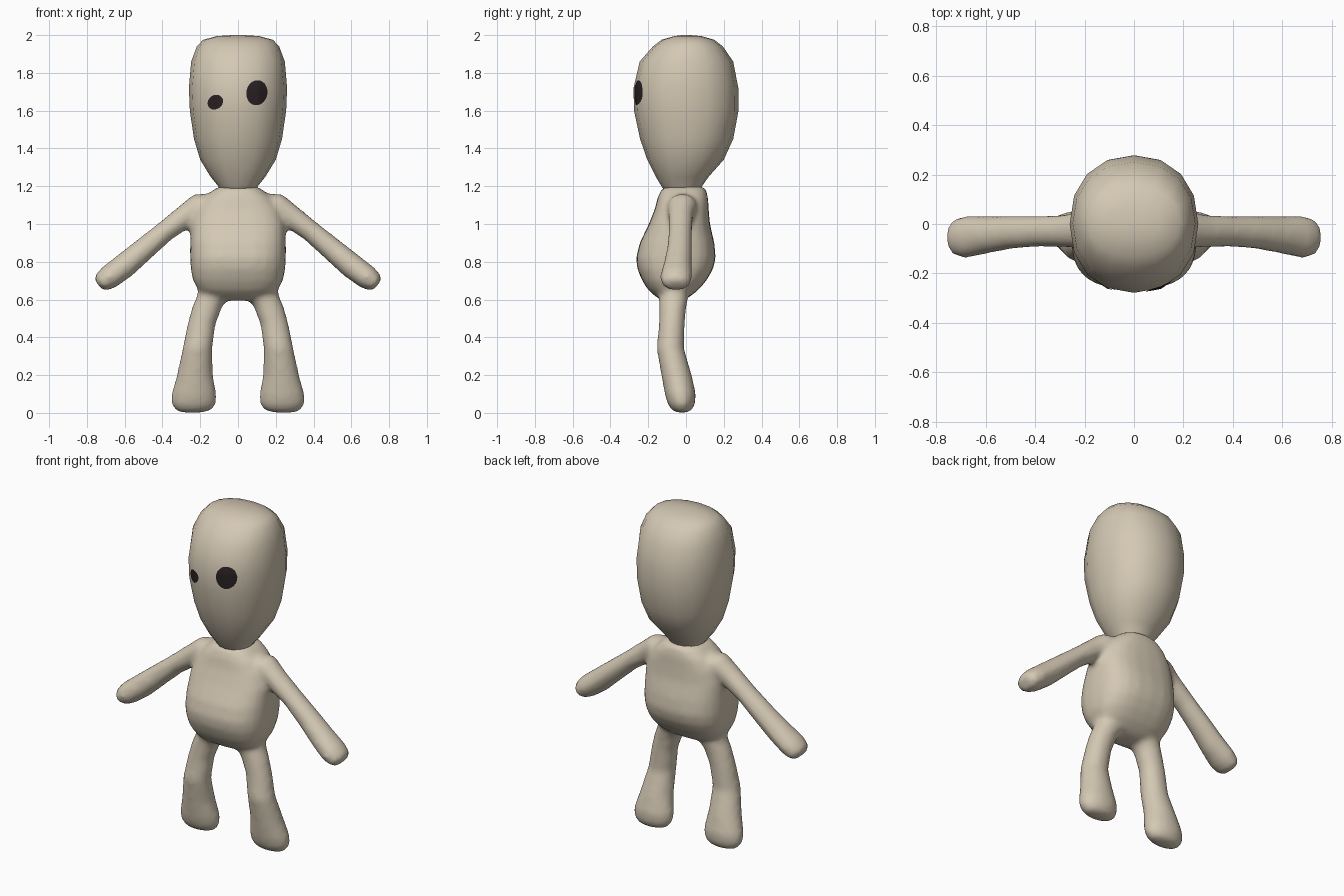
import bpy, bmesh, math
from mathutils import Vector
from mathutils.bvhtree import BVHTree

if "Cube" in bpy.data.objects:
    bpy.data.objects.remove(bpy.data.objects["Cube"])


def material(name, rgb):
    m = bpy.data.materials.new(name)
    m.diffuse_color = (*rgb, 1)
    m.use_nodes = True
    m.node_tree.nodes["Principled BSDF"].inputs["Base Color"].default_value = m.diffuse_color
    return m


SKIN = material("beige clay", (0.66, 0.58, 0.455))
DARK = material("dark eye", (0.022, 0.015, 0.017))


def make(name, bm, mat):
    bmesh.ops.recalc_face_normals(bm, faces=bm.faces)
    for f in bm.faces:
        f.smooth = True
    me = bpy.data.meshes.new(name)
    bm.to_mesh(me)
    me.materials.append(mat)
    ob = bpy.data.objects.new(name, me)
    bpy.context.collection.objects.link(ob)
    return ob


def sup(v, e):
    return math.copysign(abs(v) ** (2 / e), v)


def loft(bm, rings, n=12, power=2.0, side=1):
    """Skin rings (x, y, z, radius across, radius in depth, tilt about y)."""
    loops = []
    for x, y, z, ru, rv, tilt in rings:
        t = math.radians(tilt)
        loop = []
        for i in range(n):
            a = 2 * math.pi * i / n
            u, v = ru * sup(math.sin(a), power), -rv * sup(math.cos(a), power)
            loop.append(bm.verts.new((side * (x + u * math.cos(t)), y + v,
                                      z + u * math.sin(t))))
        loops.append(loop)
    for a, b in zip(loops, loops[1:]):
        for i in range(n):
            j = (i + 1) % n
            bm.faces.new((a[i], a[j], b[j], b[i]))
    bm.faces.new(loops[0][::-1])
    bm.faces.new(loops[-1])


def upright(profile):
    """Rows (z, half width, front y, back y) to rings."""
    return [(0, (f + b) / 2, z, w, (b - f) / 2, 0) for z, w, f, b in profile]


# Head
bm = bmesh.new()
loft(bm, upright([
    (1.17, .09, -.11, .07), (1.20, .105, -.13, .085), (1.25, .145, -.16, .12),
    (1.34, .20, -.205, .20), (1.45, .233, -.243, .25), (1.60, .255, -.275, .278),
    (1.72, .26, -.278, .277), (1.86, .248, -.245, .25), (1.94, .218, -.175, .195),
    (1.975, .185, -.13, .15), (1.995, .11, -.06, .08), (2.0, .03, -.02, .02)]),
    n=16, power=2.2)
head = make("head", bm, SKIN)
tree = BVHTree.FromBMesh(bm)


# Eyes: thin discs laid on the face
def eye(name, cx, cz, rx, rz, tilt, rings=4, n=20):
    eb = bmesh.new()
    t = math.radians(tilt)

    def point(r, a):
        u, w = r * rx * math.cos(a), r * rz * math.sin(a)
        x = cx + u * math.cos(t) - w * math.sin(t)
        z = cz + u * math.sin(t) + w * math.cos(t)
        hit = tree.ray_cast(Vector((x, -1, z)), Vector((0, 1, 0)))[0]
        return eb.verts.new((x, hit.y - 0.004, z))

    mid = point(0, 0)
    loops = [[point(k / rings, 2 * math.pi * i / n) for i in range(n)]
             for k in range(1, rings + 1)]
    for i in range(n):
        j = (i + 1) % n
        eb.faces.new((mid, loops[0][i], loops[0][j]))
        for a, b in zip(loops, loops[1:]):
            eb.faces.new((a[i], b[i], b[j], a[j]))
    ob = make(name, eb, DARK)
    if ob.data.polygons[0].normal.y > 0:
        ob.data.flip_normals()


eye("large_eye", .10, 1.695, .056, .067, -10)
eye("small_eye", -.12, 1.645, .043, .037, 35)

# Torso with pot belly
bm = bmesh.new()
loft(bm, upright([
    (.595, .08, -.12, -.02), (.615, .16, -.16, .02), (.65, .21, -.20, .065),
    (.70, .238, -.232, .108), (.76, .25, -.257, .143), (.82, .254, -.265, .158),
    (.90, .254, -.245, .15), (1.0, .25, -.197, .127), (1.08, .225, -.165, .12),
    (1.14, .18, -.15, .117), (1.185, .125, -.13, .105), (1.2, .09, -.10, .08)]),
    n=24, power=2.7)

# Arms and legs, mirrored
arm = [(.08, -.02, 1.10, .07, .08, 65), (.20, -.02, 1.092, .075, .08, 62),
       (.28, -.028, 1.04, .063, .066, 52), (.39, -.03, .958, .056, .062, 50),
       (.50, -.035, .865, .062, .067, 50), (.60, -.045, .78, .067, .076, 50),
       (.68, -.053, .72, .065, .086, 50), (.72, -.053, .69, .054, .076, 50),
       (.738, -.053, .676, .035, .05, 50)]
leg = [(.245, -.022, .002, .065, .03, 0), (.235, -.022, .018, .10, .057, 0),
       (.235, -.025, .05, .12, .074, 0), (.233, -.03, .10, .12, .083, 0),
       (.228, -.05, .20, .096, .081, 0), (.215, -.083, .34, .079, .073, 0),
       (.193, -.075, .47, .075, .069, 0), (.163, -.07, .56, .08, .072, 0),
       (.13, -.065, .62, .088, .08, 0), (.12, -.06, .70, .08, .08, 0)]
for s in (1, -1):
    loft(bm, arm, n=16, side=s)
    loft(bm, leg, n=16, side=s)
body = make("body", bm, SKIN)

# Blend the body parts into one soft skin
rm = body.modifiers.new("blend", "REMESH")
rm.mode = "VOXEL"
rm.voxel_size = 0.015
rm.use_smooth_shade = True
sm = body.modifiers.new("soften", "SMOOTH")
sm.factor = 0.5
sm.iterations = 8
